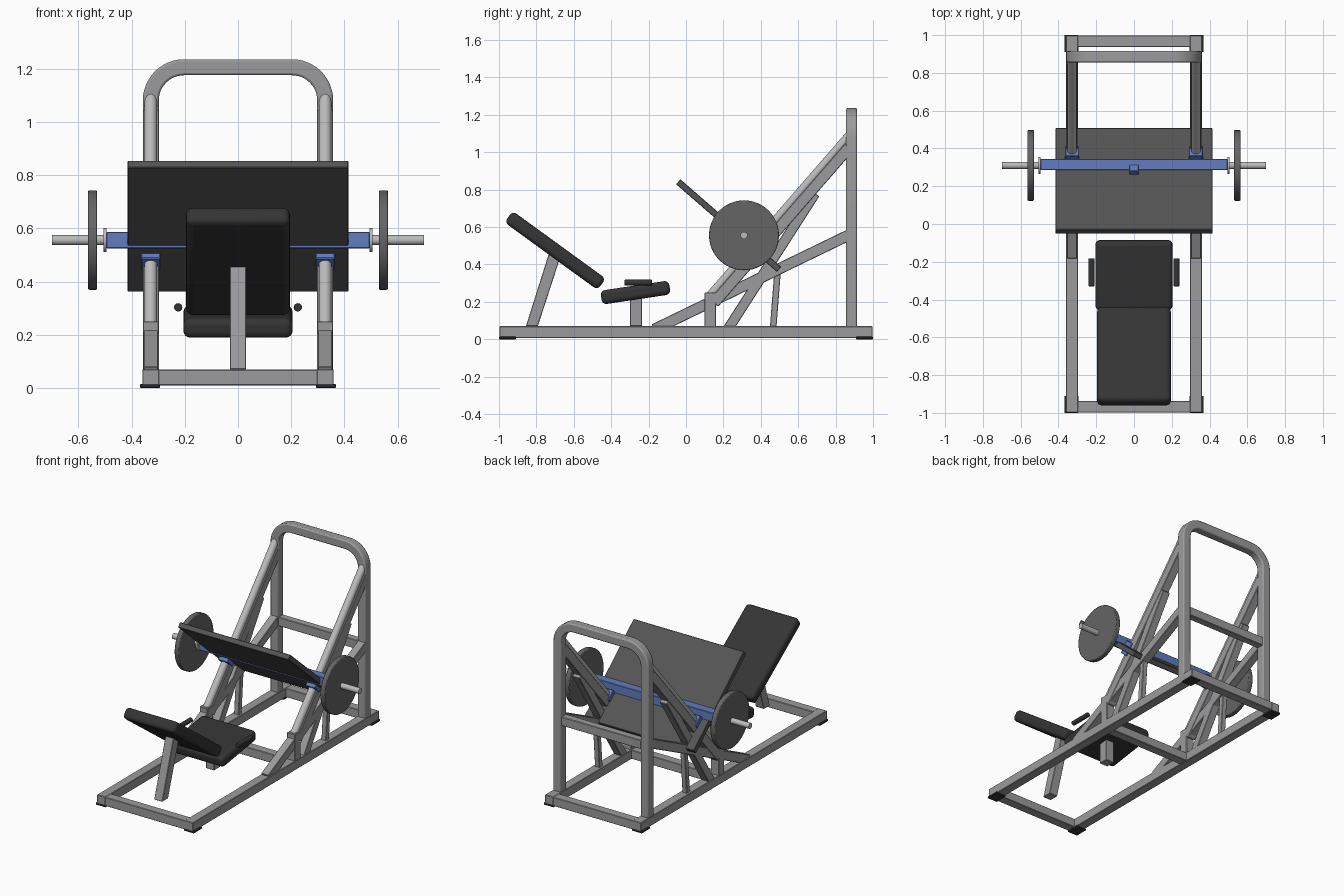
import bpy, bmesh
from math import atan2, hypot, sin, cos, pi, radians
from mathutils import Vector

if "Cube" in bpy.data.objects:
    bpy.data.objects.remove(bpy.data.objects["Cube"])


def material(name, rgb):
    m = bpy.data.materials.new(name)
    m.diffuse_color = (*rgb, 1)
    m.use_nodes = True
    m.node_tree.nodes["Principled BSDF"].inputs["Base Color"].default_value = m.diffuse_color
    return m


BLUE = material("blue_paint", (0.12, 0.2, 0.52))
BLACK = material("black_vinyl", (0.035, 0.035, 0.035))
DARK = material("dark_board", (0.09, 0.09, 0.09))
IRON = material("grey_iron", (0.13, 0.13, 0.13))
STEEL = material("frame_paint", (0.33, 0.33, 0.34))
CHROME = material("bright_rod", (0.5, 0.5, 0.5))
SIDES = (("right", 1), ("left", -1))
RX = 0.328          # centre line of the side frames


def finish(name, bm, mat, bevel=0.0, segments=1, smooth=False):
    bmesh.ops.recalc_face_normals(bm, faces=bm.faces)
    me = bpy.data.meshes.new(name)
    bm.to_mesh(me)
    bm.free()
    ob = bpy.data.objects.new(name, me)
    bpy.context.collection.objects.link(ob)
    me.materials.append(mat)
    if bevel:
        b = ob.modifiers.new("bevel", 'BEVEL')
        b.width, b.segments = bevel, segments
    if smooth:
        bpy.context.view_layer.objects.active = ob
        ob.select_set(True)
        bpy.ops.object.shade_smooth_by_angle(angle=radians(35))
        ob.select_set(False)
    return ob


def box(name, loc, size, mat=STEEL, tilt=0.0, bevel=0.003, segments=1):
    bm = bmesh.new()
    bmesh.ops.create_cube(bm, size=1)
    bmesh.ops.scale(bm, vec=size, verts=bm.verts)
    ob = finish(name, bm, mat, bevel, segments, segments > 1)
    ob.location = loc
    ob.rotation_euler.x = tilt
    return ob


def beam(name, x, a, b, width, depth, mat=STEEL):
    """Square tube between two (y, z) points."""
    dy, dz = b[0] - a[0], b[1] - a[1]
    return box(name, (x, (a[0] + b[0]) / 2, (a[1] + b[1]) / 2),
               (width, hypot(dy, dz), depth), mat, atan2(dz, dy))


def rod(name, a, b, r, mat=CHROME, bevel=0.0, sides=32):
    a, b = Vector(a), Vector(b)
    bm = bmesh.new()
    bmesh.ops.create_cone(bm, cap_ends=True, segments=sides, radius1=r, radius2=r,
                          depth=(b - a).length)
    ob = finish(name, bm, mat, 0, 1, True)
    if bevel:
        m = ob.modifiers.new("bevel", 'BEVEL')
        m.width, m.segments, m.limit_method = bevel, 2, 'ANGLE'
    ob.location = (a + b) / 2
    ob.rotation_mode = 'QUATERNION'
    ob.rotation_quaternion = (b - a).to_track_quat('Z', 'Y')
    return ob


def prism(name, x, width, outline, mat=STEEL):
    """(y, z) outline extruded along x."""
    bm = bmesh.new()
    f = bm.faces.new([bm.verts.new((x - width / 2, y, z)) for y, z in outline])
    ext = bmesh.ops.extrude_face_region(bm, geom=[f])["geom"]
    bmesh.ops.translate(bm, vec=(width, 0, 0),
                        verts=[v for v in ext if isinstance(v, bmesh.types.BMVert)])
    return finish(name, bm, mat, 0.003)


# base frame
for side, s in SIDES:
    box(f"base_rail_{side}", (s * RX, 0, 0.039), (0.064, 1.996, 0.062))
    for end, y in (("front", -0.955), ("back", 0.955)):
        box(f"foot_pad_{end}_{side}", (s * 0.331, y, 0.007), (0.076, 0.09, 0.014), BLACK)
for end, y in (("front", -0.967), ("middle", 0.13), ("back", 0.967)):
    box(f"base_crossbar_{end}", (0, y, 0.039), (0.6, 0.062, 0.06))

# rear arch: square section swept along a rounded path
R, TOP, H = 0.125, 1.206, 0.03
path = [(RX, 0.06, 1, 0)]
for corner, start in ((1, 0), (-1, pi / 2)):
    for i in range(13):
        t = start + i / 12 * pi / 2
        path.append((corner * (RX - R) + R * cos(t), TOP - R + R * sin(t), cos(t), sin(t)))
path.append((-RX, 0.06, -1, 0))
bm = bmesh.new()
rings = []
for x, z, nx, nz in path:
    rings.append([bm.verts.new((x + k * H * nx, 0.885 + j * H, z + k * H * nz))
                  for k, j in ((1, 1), (1, -1), (-1, -1), (-1, 1))])
for p, q in zip(rings, rings[1:]):
    for i in range(4):
        bm.faces.new((p[i], p[i - 1], q[i - 1], q[i]))
bm.faces.new(rings[0])
bm.faces.new(rings[-1])
arch = finish("rear_arch", bm, STEEL, 0, 1, True)
bv = arch.modifiers.new("bevel", 'BEVEL')
bv.width, bv.segments, bv.limit_method, bv.angle_limit = 0.008, 2, 'ANGLE', radians(50)
box("arch_crossbar", (0, 0.885, 0.55), (0.6, 0.05, 0.06))

# inclined side frames
for side, s in SIDES:
    x = s * RX
    rod(f"guide_rod_{side}", (x, 0.125, 0.228), (x, 0.885, 1.103), 0.024)
    beam(f"guide_beam_{side}", x, (0.15, 0.195), (0.873, 1.027), 0.06, 0.06)
    beam(f"steep_strut_{side}", x, (0.215, 0.04), (0.69, 0.78), 0.055, 0.055)
    beam(f"long_brace_{side}", x, (-0.17, 0.053), (0.88, 0.562), 0.055, 0.06)
    beam(f"small_strut_{side}", x, (0.465, 0.05), (0.49, 0.37), 0.035, 0.035)
    box(f"guide_post_{side}", (x, 0.13, 0.145), (0.06, 0.062, 0.21))

# seat, backrest, supports and hand grips
box("seat", (0, -0.27, 0.25), (0.41, 0.37, 0.075), BLACK, radians(8.5), 0.025, 4)
box("backrest", (0, -0.70, 0.475), (0.39, 0.615, 0.075), BLACK, radians(-36), 0.025, 4)
prism("seat_post", 0, 0.062, ((-0.3, 0.07), (-0.236, 0.07), (-0.236, 0.24), (-0.3, 0.23)))
prism("backrest_post", 0, 0.062,
      ((-0.856, 0.07), (-0.792, 0.07), (-0.675, 0.43), (-0.728, 0.475)))
for side, s in SIDES:
    rod(f"hand_grip_{side}", (s * 0.225, -0.33, 0.303), (s * 0.225, -0.182, 0.303),
        0.0155, BLACK, 0.003, 24)

# foot platform and carriage
TILT = radians(-41)
box("foot_platform", (0, 0.228, 0.608), (0.83, 0.714, 0.035), DARK, TILT)
box("carriage_bar", (0, 0.315, 0.556), (0.99, 0.06, 0.062), BLUE)
box("carriage_bracket", (0, 0.282, 0.59), (0.05, 0.045, 0.045), BLUE, TILT)
for side, s in SIDES:
    box(f"carriage_slider_{side}", (s * RX, 0.359, 0.497), (0.072, 0.072, 0.088), BLUE, TILT)
    y, z = 0.31, 0.556
    rod(f"weight_sleeve_{side}", (s * 0.48, y, z), (s * 0.7, y, z), 0.019)
    rod(f"sleeve_collar_{side}", (s * 0.494, y, z), (s * 0.506, y, z), 0.045)
    rod(f"weight_plate_{side}", (s * 0.53, y, z), (s * 0.564, y, z), 0.187, IRON, 0.005, 48)
